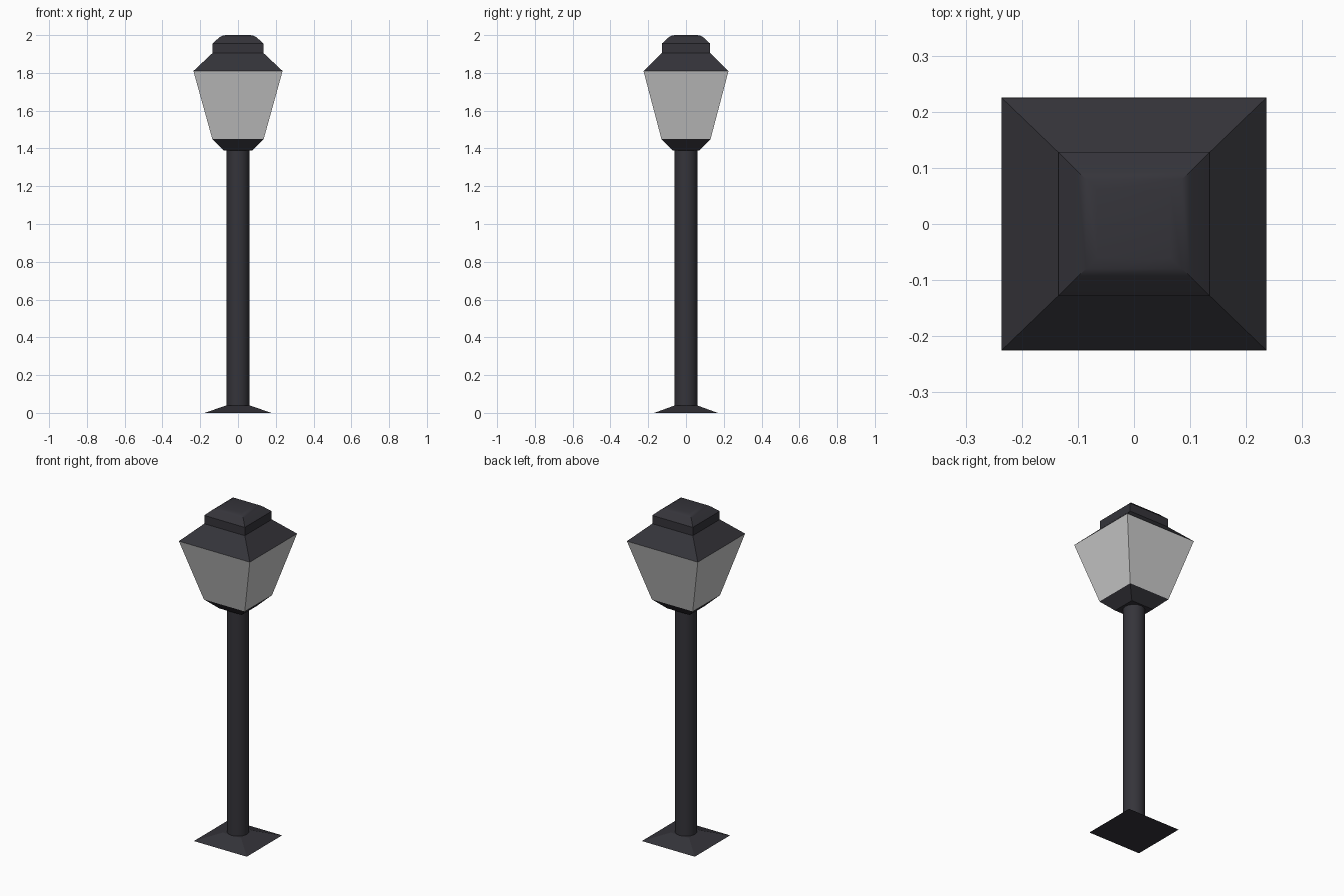
import bpy, bmesh

if "Cube" in bpy.data.objects:
    bpy.data.objects.remove(bpy.data.objects["Cube"])

dark = bpy.data.materials.new("dark_iron")
dark.diffuse_color = (0.035, 0.034, 0.042, 1)
dark.use_nodes = True
dark.node_tree.nodes["Principled BSDF"].inputs["Base Color"].default_value = dark.diffuse_color


def square_loft(name, levels, mat=None):
    """Closed stack of rectangles; each level is (half_x, half_y, z)."""
    bm = bmesh.new()
    rings = [[bm.verts.new((sx * hx, sy * hy, z))
              for sx, sy in ((-1, -1), (1, -1), (1, 1), (-1, 1))]
             for hx, hy, z in levels]
    for a, b in zip(rings, rings[1:]):
        for i in range(4):
            j = (i + 1) % 4
            bm.faces.new((a[i], a[j], b[j], b[i]))
    bm.faces.new(rings[0][::-1])
    bm.faces.new(rings[-1])
    mesh = bpy.data.meshes.new(name)
    bm.to_mesh(mesh)
    bm.free()
    obj = bpy.data.objects.new(name, mesh)
    bpy.context.collection.objects.link(obj)
    if mat:
        mesh.materials.append(mat)
    return obj


# Foot plate sloping up to the pole
square_loft("base_plate", [(0.176, 0.168, 0), (0.061, 0.058, 0.04)], dark)

# Round pole
bpy.ops.mesh.primitive_cylinder_add(vertices=16, radius=0.061, depth=1.39,
                                    location=(0, 0, 0.697))
pole = bpy.context.object
pole.name = "pole"
pole.data.materials.append(dark)
bpy.ops.object.shade_smooth_by_angle()

# Lantern: holder, glass, hipped roof
square_loft("lantern_holder", [(0.075, 0.071, 1.39), (0.136, 0.13, 1.45)], dark)
square_loft("lantern_glass", [(0.136, 0.13, 1.45), (0.236, 0.225, 1.81)])
square_loft("lantern_roof", [(0.236, 0.225, 1.81), (0.135, 0.128, 1.905)], dark)

# Chimney collar and rounded cap
square_loft("roof_collar", [(0.135, 0.128, 1.905), (0.135, 0.128, 1.955)], dark)
cap = square_loft("roof_cap", [(0.135, 0.128, 1.955), (0.1, 0.093, 1.987),
                               (0.085, 0.08, 1.996), (0.065, 0.061, 2.0)], dark)
bpy.ops.object.select_all(action='DESELECT')
cap.select_set(True)
bpy.context.view_layer.objects.active = cap
bpy.ops.object.shade_smooth_by_angle()
